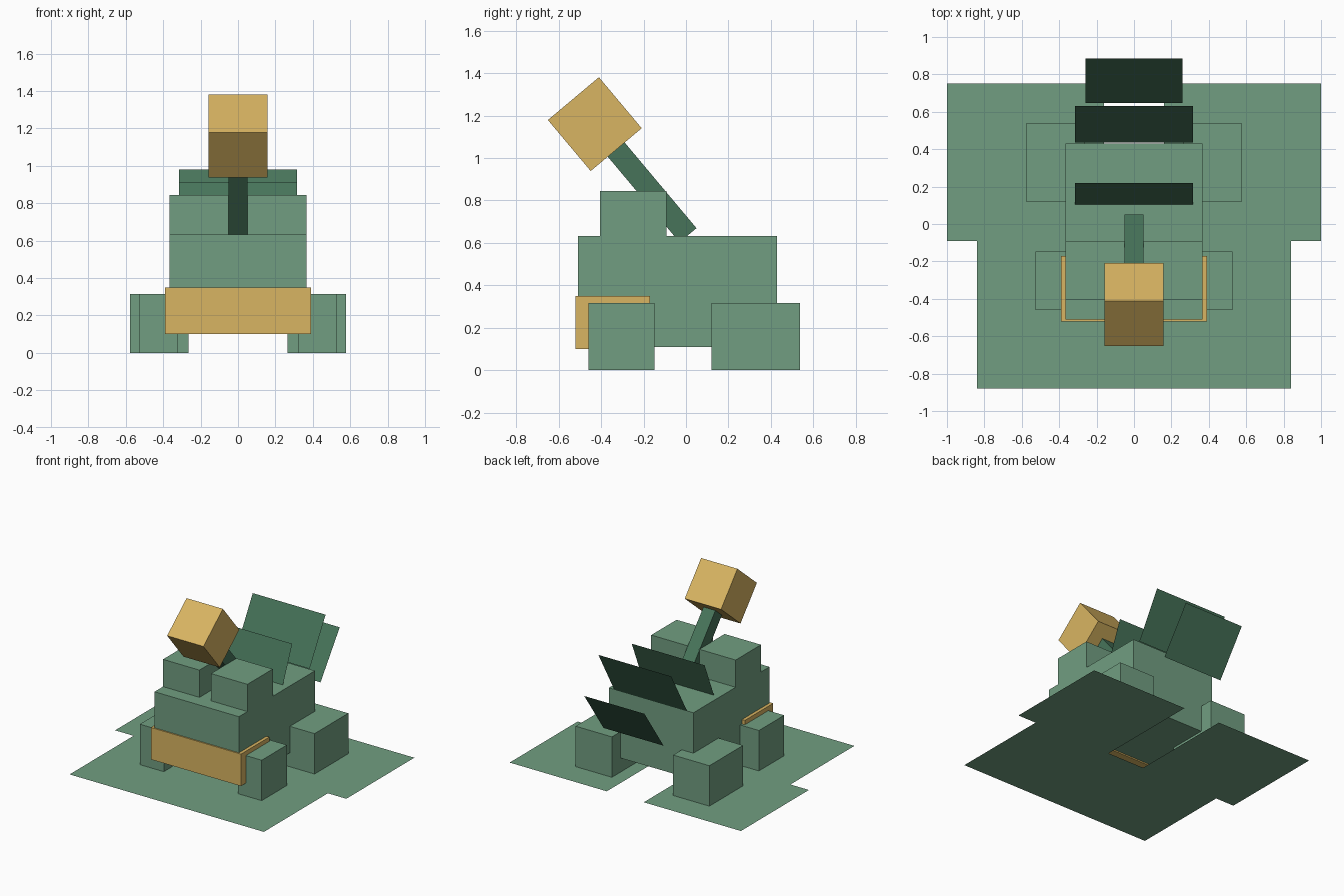
import bpy
import math
from mathutils import Vector, Matrix

cube = bpy.data.objects.get("Cube")
if cube:
    bpy.data.objects.remove(cube, do_unlink=True)


def material(name, rgb):
    """Flat material from 0-255 display values, stored as linear."""
    linear = [((c / 255 + 0.055) / 1.055) ** 2.4 for c in rgb]
    mat = bpy.data.materials.new(name)
    mat.use_nodes = True
    mat.diffuse_color = (*linear, 1)
    mat.node_tree.nodes["Principled BSDF"].inputs["Base Color"].default_value = (*linear, 1)
    return mat


GREEN = material("sage green", (113, 158, 129))
DARK = material("dark green", (71, 116, 90))
GOLD = material("golden yellow", (217, 181, 98))


def add_mesh(name, verts, faces, mat):
    mesh = bpy.data.meshes.new(name)
    mesh.from_pydata([tuple(v) for v in verts], [], faces)
    mesh.materials.append(mat)
    mesh.update()
    obj = bpy.data.objects.new(name, mesh)
    bpy.context.collection.objects.link(obj)
    return obj


def box(name, xs, ys, zs, mat):
    """Box between the given ranges on each axis."""
    low, high = zip(xs, ys, zs)
    bpy.ops.mesh.primitive_cube_add(size=1)
    obj = bpy.context.object
    obj.name = name
    size = Vector(high) - Vector(low)
    centre = (Vector(high) + Vector(low)) / 2
    obj.data.transform(Matrix.Translation(centre) @ Matrix.Diagonal((*size, 1)))
    obj.data.materials.append(mat)
    return obj


def sheet(name, xs, start, end, mat):
    """Single-face panel spanning xs, from (y, z) start to (y, z) end."""
    verts = [(xs[0], *start), (xs[1], *start), (xs[1], *end), (xs[0], *end)]
    return add_mesh(name, verts, [(0, 1, 2, 3)], mat)


def span(inner, outer, side):
    return sorted((inner * side, outer * side))


# Body and wrap-around jaw band
box("body", (-0.365, 0.365), (-0.51, 0.43), (0.11, 0.632), GREEN)
box("jaw_band", (-0.39, 0.39), (-0.52, -0.17), (0.10, 0.35), GOLD)

# Paired parts: eye blocks, legs and rear ground panels
for side, label in ((1, "left"), (-1, "right")):
    box(f"{label}_eye_block", span(0.05, 0.365, side), (-0.405, -0.092), (0.632, 0.845), GREEN)
    box(f"{label}_front_leg", span(0.32, 0.527, side), (-0.46, -0.148), (0, 0.316), GREEN)
    box(f"{label}_rear_leg", span(0.265, 0.578, side), (0.12, 0.537), (0, 0.316), GREEN)
    sheet(f"{label}_rear_ground", span(0.16, 1.0, side), (-0.09, 0), (0.75, 0), GREEN)

# Front ground panel
sheet("front_ground", (-0.84, 0.84), (-0.88, 0), (-0.09, 0), GREEN)

# Back fins leaning backwards
sheet("front_fin", (-0.315, 0.315), (0.105, 0.632), (0.22, 0.91), DARK)
sheet("middle_fin", (-0.315, 0.315), (0.435, 0.632), (0.632, 0.98), DARK)
sheet("tail_fin", (-0.26, 0.26), (0.648, 0.43), (0.885, 0.77), DARK)

# Tilted stalk carrying a cube lure
stalk = box("lure_stalk", (-0.052, 0.052), (-0.052, 0.052), (-0.684, -0.1), DARK)
lure = box("lure_cube", (-0.157, 0.157), (-0.157, 0.157), (-0.157, 0.157), GOLD)
for obj in (stalk, lure):
    obj.location = (0, -0.43, 1.16)
    obj.rotation_euler.x = math.radians(40)
